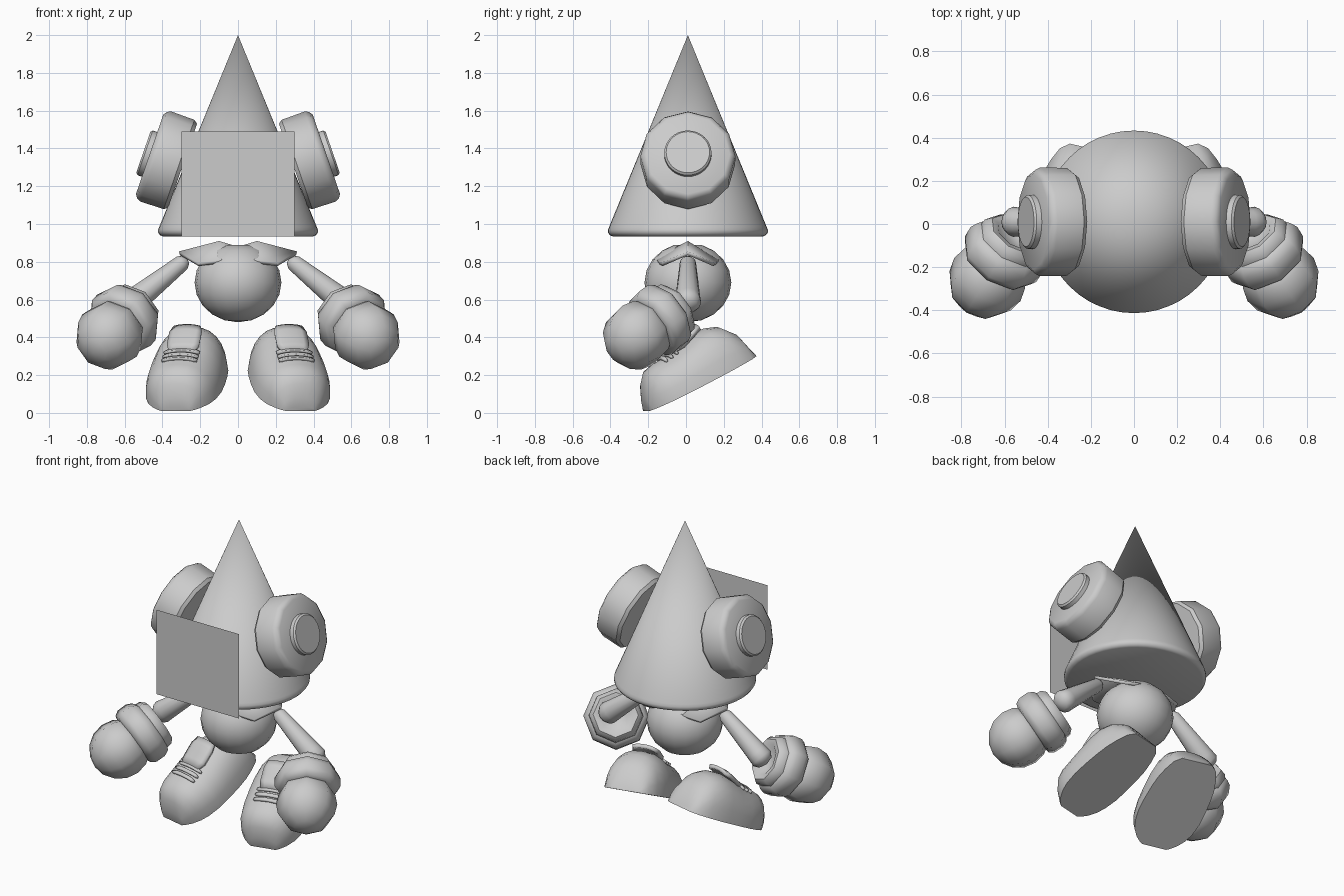
import bpy, bmesh, math
from mathutils import Vector

if "Cube" in bpy.data.objects:
    bpy.data.objects.remove(bpy.data.objects["Cube"])

grey = bpy.data.materials.new("plain_grey")
grey.diffuse_color = (0.6, 0.6, 0.6, 1)
grey.use_nodes = True
grey.node_tree.nodes["Principled BSDF"].inputs["Base Color"].default_value = grey.diffuse_color


def finish(name, bm, angle=40, mirror=False):
    """Turn a bmesh into a shaded object, optionally mirrored across x."""
    bmesh.ops.recalc_face_normals(bm, faces=bm.faces)
    me = bpy.data.meshes.new(name)
    bm.to_mesh(me)
    bm.free()
    me.materials.append(grey)
    ob = bpy.data.objects.new(name, me)
    bpy.context.collection.objects.link(ob)
    bpy.ops.object.select_all(action='DESELECT')
    bpy.context.view_layer.objects.active = ob
    ob.select_set(True)
    bpy.ops.object.shade_smooth_by_angle(angle=math.radians(angle))
    if mirror:
        ob.modifiers.new("Mirror", 'MIRROR').use_mirror_merge = False
    return ob


def loft(bm, rings, closed=True):
    """Skin a list of point rings; a ring of one point becomes a tip."""
    vs = [[bm.verts.new(p) for p in r] for r in rings]
    for a, b in zip(vs, vs[1:]):
        n = max(len(a), len(b))
        for i in range(n if closed else n - 1):
            j = (i + 1) % n
            q = [a[i % len(a)], a[j % len(a)], b[j % len(b)], b[i % len(b)]]
            bm.faces.new(list(dict.fromkeys(q)))
    if closed:
        for r in (vs[0], vs[-1]):
            if len(r) > 2:
                bm.faces.new(r)


def lathe(name, profile, base, axis, sides, angle=40, mirror=False, turn=0.0):
    """Revolve (distance, radius) pairs about an axis through base."""
    base, axis = Vector(base), Vector(axis).normalized()
    ref = Vector((0, 1, 0)) if abs(axis.y) < 0.6 else Vector((0, 0, 1))
    e1 = (ref - axis * ref.dot(axis)).normalized()
    e2 = axis.cross(e1)
    rings = []
    for d, r in profile:
        c = base + axis * d
        if r == 0:
            rings.append([c])
        else:
            rings.append([c + (e1 * math.cos(t) + e2 * math.sin(t)) * r for t in
                          (math.tau * (i + turn) / sides for i in range(sides))])
    bm = bmesh.new()
    loft(bm, rings)
    return finish(name, bm, angle, mirror)


# Cone head with a rounded lower rim
lathe("head_cone", [(0, 0.40), (0.006, 0.413), (0.02, 0.423), (0.035, 0.423),
                    (0.05, 0.417), (1.065, 0)], (0, 0.01, 0.935), (0, 0, 1), 48)

# Flat face panel in front of the head
bm = bmesh.new()
bm.faces.new([bm.verts.new((x, -0.42, z)) for x, z in
              ((-0.3, 0.935), (0.3, 0.935), (0.3, 1.49), (-0.3, 1.49))])
finish("face_panel", bm)

# Ear pieces: thick drum with a raised button
tilt = math.radians(19)
ear_axis = (math.cos(tilt), 0, math.sin(tilt))
ear_base = (0.312, 0.01, 1.315)
lathe("ear_drum", [(-0.02, 0.235), (0, 0.25), (0.13, 0.252), (0.152, 0.242), (0.165, 0.222)],
      ear_base, ear_axis, 12, 35, True)
lathe("ear_button", [(0.16, 0.125), (0.19, 0.125), (0.2, 0.115)],
      ear_base, ear_axis, 32, 30, True)

# Round body
body = [(-0.21 * math.cos(math.pi * i / 10), 0.23 * math.sin(math.pi * i / 10))
        for i in range(11)]
body[0], body[-1] = (-0.21, 0), (0.19, 0)
lathe("body", body, (0, 0.01, 0.69), (0, 0, 1), 20, 60)

# Pointed shoulder flaps, folded along a ridge
bm = bmesh.new()
top = [[(0.0, -0.15, 0.82), (0.0, 0.01, 0.87), (0.0, 0.16, 0.82)],
       [(0.10, -0.15, 0.80), (0.10, 0.01, 0.90), (0.10, 0.17, 0.80)],
       [(0.21, -0.13, 0.785), (0.31, 0.01, 0.845), (0.21, 0.15, 0.785)]]
loft(bm, top, closed=False)
flap = finish("shoulder_flap", bm, 20, True)
sol = flap.modifiers.new("Thickness", 'SOLIDIFY')
sol.thickness, sol.offset = 0.02, 0

# Tapered arms with rounded shoulders
a0, a1 = Vector((0.295, 0.01, 0.795)), Vector((0.56, 0.01, 0.585))
n = (a1 - a0).length
lathe("arm", [(-0.035, 0), (-0.025, 0.027), (0, 0.043), (n - 0.04, 0.066), (n, 0.07),
              (n + 0.03, 0.05), (n + 0.045, 0)], a0, a1 - a0, 12, 60, True)

# Gloves: ball hand plus a fat rolled cuff
hand = Vector((0.68, -0.258, 0.41))
back = Vector((-0.47, 0.73, 0.50))
ball = [(-0.183 * math.cos(math.pi * i / 8), 0.183 * math.sin(math.pi * i / 8))
        for i in range(7)]
ball[0] = (-0.183, 0)
lathe("hand", ball, hand, back, 8, 60, True)
lathe("glove_cuff", [(0.09, 0.14), (0.10, 0.178), (0.13, 0.196), (0.19, 0.197), (0.225, 0.18),
                     (0.235, 0.163), (0.265, 0.16), (0.29, 0.135), (0.285, 0.10),
                     (0.25, 0.06)], hand, back, 8, 50, True)

# Shoe frame: heel origin, toe direction, sideways, sole normal
heel = Vector((0.2, 0.35, 0.30))
u = Vector((0.13, -0.56, -0.29)).normalized()
v = Vector((0, 0, 1)).cross(u).normalized()
w = u.cross(v)

# Shoe stations: distance from heel, half width, height
stations = [(0, 0.10, 0.02), (0.035, 0.14, 0.15), (0.10, 0.168, 0.225), (0.17, 0.188, 0.25),
            (0.24, 0.197, 0.25), (0.33, 0.203, 0.228), (0.42, 0.203, 0.21),
            (0.50, 0.19, 0.205), (0.555, 0.168, 0.192), (0.60, 0.135, 0.14),
            (0.63, 0.10, 0.07), (0.642, 0.08, 0.02)]


def arch(t):
    c, s = math.cos(t), math.sin(t)
    return math.copysign(abs(c) ** 0.85, c), abs(s) ** 0.85


def shoe_point(s, x, lift=0.0):
    """Point on the shoe's upper surface at length s and sideways x."""
    for (s0, w0, h0), (s1, w1, h1) in zip(stations, stations[1:]):
        if s0 <= s <= s1:
            f = (s - s0) / (s1 - s0)
            half, h = w0 + (w1 - w0) * f, h0 + (h1 - h0) * f
            break
    cx = min(1, abs(x) / half) ** (1 / 0.85)
    z = h * math.sqrt(1 - cx * cx) ** 0.85
    return heel + u * s + v * x + w * (z + lift)


bm = bmesh.new()
rings = []
for s, half, h in stations:
    rings.append([heel + u * s + v * (half * arch(math.pi * i / 12)[0])
                  + w * (h * arch(math.pi * i / 12)[1]) for i in range(13)])
loft(bm, rings)
finish("shoe", bm, 50, True)


def shoe_plate(name, s0, s1, half, lift, thick, flare=0.0):
    """Thin slab following the shoe, rising by flare towards the ankle."""
    bm = bmesh.new()
    rows = []
    for i in range(5):
        f = i / 4
        hw = half * (0.82 if i in (0, 4) else 1.0)
        s = s0 + (s1 - s0) * f
        rows.append([shoe_point(s, hw * (k / 3 - 1), lift + flare * (1 - f)) for k in range(7)])
    loft(bm, rows, closed=False)
    ob = finish(name, bm, 40, True)
    m = ob.modifiers.new("Thickness", 'SOLIDIFY')
    m.thickness, m.offset = thick, 0


# Tongue and laces
shoe_plate("shoe_tongue", 0.20, 0.37, 0.085, 0.005, 0.025, 0.025)
for i in range(3):
    shoe_plate("shoe_lace_%d" % (i + 1), 0.365 + i * 0.035, 0.385 + i * 0.035,
               0.095, 0.004, 0.02)
